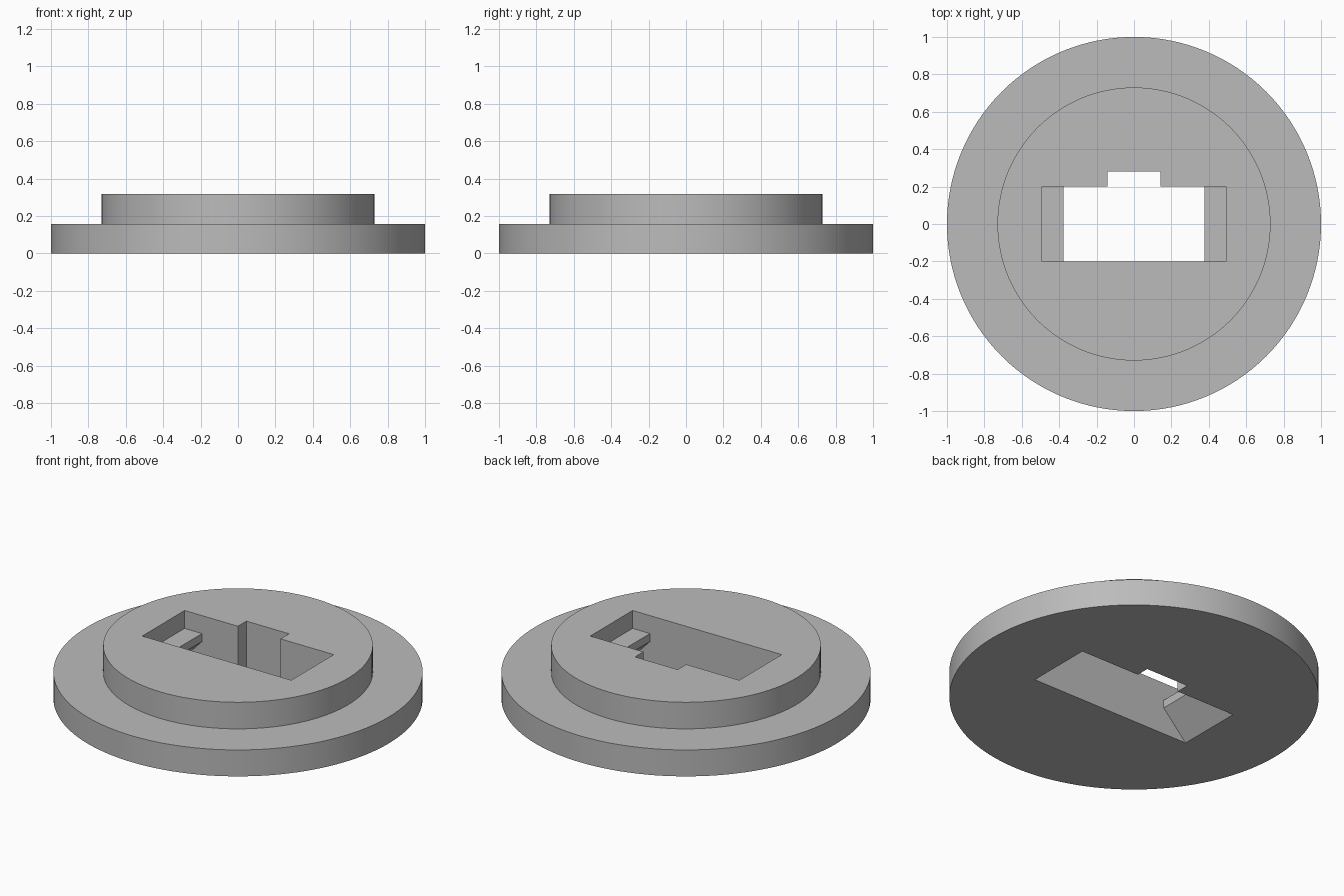
import bpy, bmesh, math

if "Cube" in bpy.data.objects:
    bpy.data.objects.remove(bpy.data.objects["Cube"], do_unlink=True)

# Material
grey = bpy.data.materials.new("matte grey")
grey.use_nodes = True
colour = (0.5, 0.5, 0.5, 1)
grey.diffuse_color = colour
grey.node_tree.nodes["Principled BSDF"].inputs["Base Color"].default_value = colour

SEGMENTS = 128
FLANGE_TOP, BOSS_TOP = 0.158, 0.317
HALF_DEPTH = 0.2


def add_object(name, bm):
    bmesh.ops.recalc_face_normals(bm, faces=bm.faces[:])
    mesh = bpy.data.meshes.new(name)
    bm.to_mesh(mesh)
    bm.free()
    mesh.materials.append(grey)
    obj = bpy.data.objects.new(name, mesh)
    bpy.context.collection.objects.link(obj)
    return obj


def extruded_profile(name, half_profile, y0, y1):
    """Mirror an (x, z) half profile about x = 0 and extrude it along y."""
    bm = bmesh.new()
    points = half_profile + [(-x, z) for x, z in reversed(half_profile)]
    face = bm.faces.new([bm.verts.new((x, y0, z)) for x, z in points])
    grown = bmesh.ops.extrude_face_region(bm, geom=[face])["geom"]
    verts = [v for v in grown if isinstance(v, bmesh.types.BMVert)]
    bmesh.ops.translate(bm, verts=verts, vec=(0, y1 - y0, 0))
    obj = add_object(name, bm)
    obj.hide_render = True
    return obj


# Stepped disc: wide flange with a smaller round boss on top
bm = bmesh.new()
rings = []
for radius, z in [(1, 0), (1, FLANGE_TOP), (0.73, FLANGE_TOP), (0.73, BOSS_TOP)]:
    angles = [2 * math.pi * i / SEGMENTS for i in range(SEGMENTS)]
    rings.append([bm.verts.new((radius * math.cos(a), radius * math.sin(a), z))
                  for a in angles])
for low, high in zip(rings, rings[1:]):
    for i in range(SEGMENTS):
        j = (i + 1) % SEGMENTS
        bm.faces.new((low[i], low[j], high[j], high[i]))
bm.faces.new(rings[0])
bm.faces.new(rings[-1])
disc = add_object("stepped_disc", bm)

# Slot: flared at the bottom, narrow lip in the middle, wide pocket on top
slot = extruded_profile("slot_cutter", [
    (0.583, -0.053), (0.378, 0.162), (0.378, 0.21), (0.493, 0.21), (0.493, 0.5),
], -HALF_DEPTH, HALF_DEPTH)

# Key notch in the back wall of the slot
notch = extruded_profile("notch_cutter", [(0.141, -0.1), (0.141, 0.6)], 0, 0.28)

# Cut the openings and apply the result
bpy.ops.object.select_all(action="DESELECT")
disc.select_set(True)
bpy.context.view_layer.objects.active = disc
for cutter in (slot, notch):
    cut = disc.modifiers.new(cutter.name, "BOOLEAN")
    cut.operation = "DIFFERENCE"
    cut.solver = "EXACT"
    cut.object = cutter
    bpy.ops.object.modifier_apply(modifier=cut.name)
    bpy.data.objects.remove(cutter, do_unlink=True)

bpy.ops.object.shade_smooth_by_angle(angle=math.radians(30))
